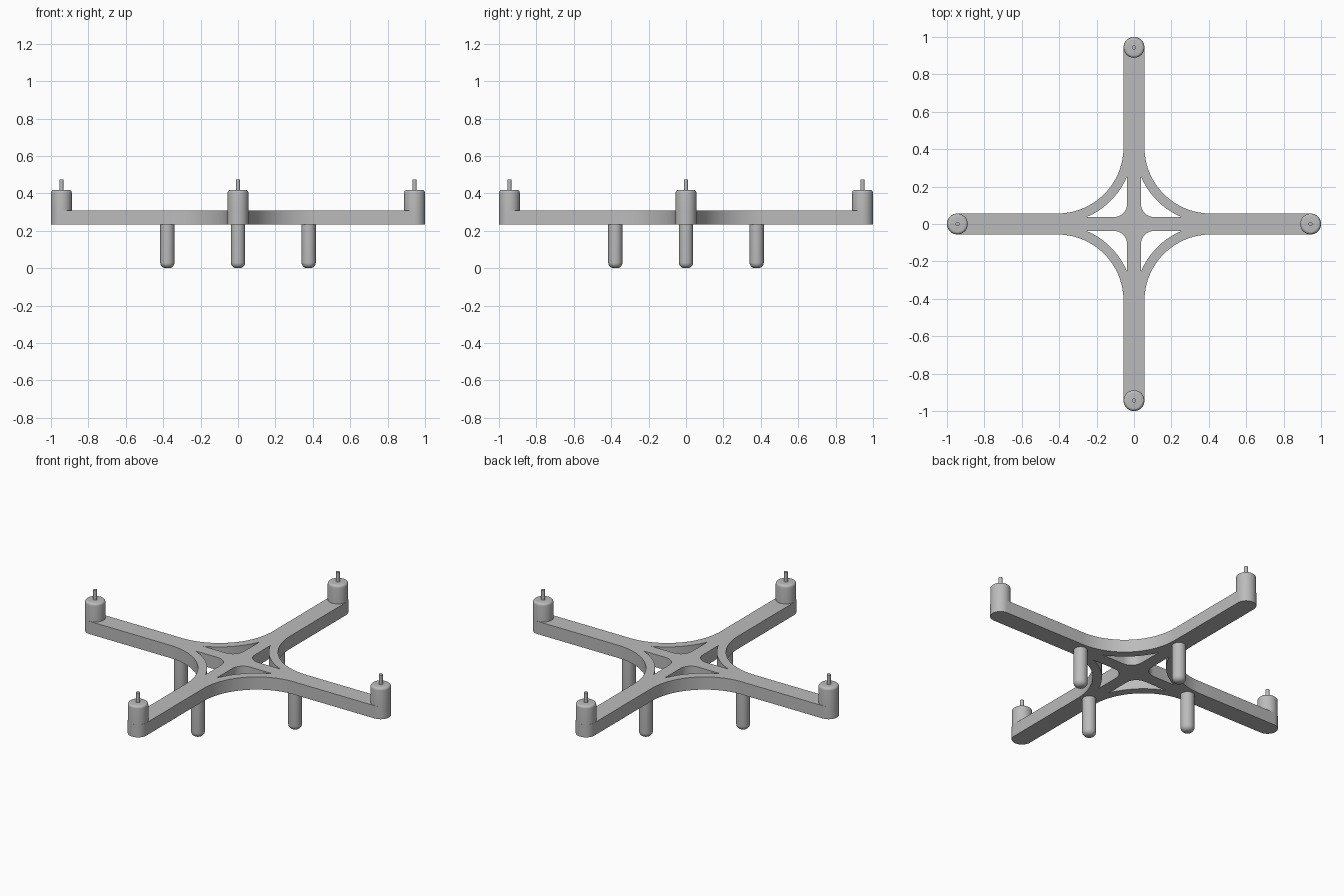
import bpy, bmesh
from math import sin, cos, pi, radians, asin

cube = bpy.data.objects.get("Cube")
if cube:
    bpy.data.objects.remove(cube)

grey = bpy.data.materials.new("matte grey")
grey.use_nodes = True
colour = (0.5, 0.5, 0.5, 1)
grey.diffuse_color = colour
grey.node_tree.nodes["Principled BSDF"].inputs["Base Color"].default_value = colour

HALF = 0.056           # half width of an arm
REACH = 1 - HALF       # centre of each motor
BOTTOM, TOP = 0.232, 0.308
CORNER = 0.41          # centre of the sweeping arcs between arms
RIB = 0.037            # half width of the cross ribs between the openings


def arc(cx, cy, r, start, end, n):
    return [(cx + r * cos(start + (end - start) * i / n),
             cy + r * sin(start + (end - start) * i / n)) for i in range(n + 1)]


def turn(points, k):
    c, s = round(cos(k * pi / 2)), round(sin(k * pi / 2))
    return [(c * x - s * y, s * x + c * y) for x, y in points]


def finish(obj):
    obj.data.materials.clear()
    obj.data.materials.append(grey)
    bpy.ops.object.select_all(action='DESELECT')
    obj.select_set(True)
    bpy.context.view_layer.objects.active = obj
    bpy.ops.object.shade_smooth_by_angle(angle=radians(35))


def lathe(name, profile, x, y, sides=32):
    """Spin a radius/height profile around a vertical axis."""
    bm = bmesh.new()
    verts = [bm.verts.new((r, 0, z)) for r, z in profile]
    edges = [bm.edges.new(pair) for pair in zip(verts, verts[1:])]
    bmesh.ops.spin(bm, geom=verts + edges, cent=(0, 0, 0), axis=(0, 0, 1),
                   angle=2 * pi, steps=sides)
    bmesh.ops.remove_doubles(bm, verts=bm.verts, dist=0.0001)
    bmesh.ops.recalc_face_normals(bm, faces=bm.faces)
    mesh = bpy.data.meshes.new(name)
    bm.to_mesh(mesh)
    bm.free()
    obj = bpy.data.objects.new(name, mesh)
    obj.location = (x, y, 0)
    bpy.context.collection.objects.link(obj)
    finish(obj)


# Frame: four round-ended arms joined by arcs, with four openings
curve = bpy.data.curves.new("frame", 'CURVE')
curve.dimensions = '2D'
curve.fill_mode = 'BOTH'
curve.extrude = (TOP - BOTTOM) / 2


def add_loop(points):
    spline = curve.splines.new('POLY')
    spline.points.add(len(points) - 1)
    for p, (x, y) in zip(spline.points, points):
        p.co = (x, y, 0, 1)
    spline.use_cyclic_u = True


arm = arc(REACH, 0, HALF, -pi / 2, pi / 2, 16)
sweep = arc(CORNER, CORNER, CORNER - HALF, 1.5 * pi, pi, 24)
add_loop([p for k in range(4) for p in turn(arm + sweep, k)])

outer = CORNER - HALF + 0.05
tip = asin((CORNER - RIB) / outer)
rounding = 0.07
opening = arc(CORNER, CORNER, outer, pi + tip, 1.5 * pi - tip, 20)
opening += arc(RIB + rounding, RIB + rounding, rounding, pi, 1.5 * pi, 10)
for k in range(4):
    add_loop(turn(opening, k))

frame = bpy.data.objects.new("frame", curve)
bpy.context.collection.objects.link(frame)
frame.location.z = (TOP + BOTTOM) / 2
bpy.ops.object.select_all(action='DESELECT')
frame.select_set(True)
bpy.context.view_layer.objects.active = frame
bpy.ops.object.convert(target='MESH')
frame = bpy.context.view_layer.objects.active
bm = bmesh.new()
bm.from_mesh(frame.data)
bmesh.ops.remove_doubles(bm, verts=bm.verts, dist=0.0001)
bmesh.ops.recalc_face_normals(bm, faces=bm.faces)
bm.to_mesh(frame.data)
bm.free()
finish(frame)

# Motors with rounded tops, thin shafts and round-tipped legs
R_MOTOR, Z_MOTOR, BEVEL = 0.0555, 0.418, 0.015
motor = [(0, TOP - 0.01), (R_MOTOR, TOP - 0.01)]
motor += arc(R_MOTOR - BEVEL, Z_MOTOR - BEVEL, BEVEL, 0, pi / 2, 6) + [(0, Z_MOTOR)]
shaft = [(0, 0.41), (0.011, 0.41), (0.011, 0.475), (0, 0.475)]
R_LEG, TIP = 0.038, 0.03
leg = [(0, 0)] + arc(R_LEG - TIP, TIP, TIP, -pi / 2, 0, 8)
leg += [(R_LEG, BOTTOM + 0.01), (0, BOTTOM + 0.01)]

for side, dx, dy in (("left", 1, 0), ("back", 0, 1), ("right", -1, 0), ("front", 0, -1)):
    lathe(side + "_motor", motor, REACH * dx, REACH * dy)
    lathe(side + "_shaft", shaft, REACH * dx, REACH * dy, 16)
    lathe(side + "_leg", leg, 0.378 * dx, 0.378 * dy)
